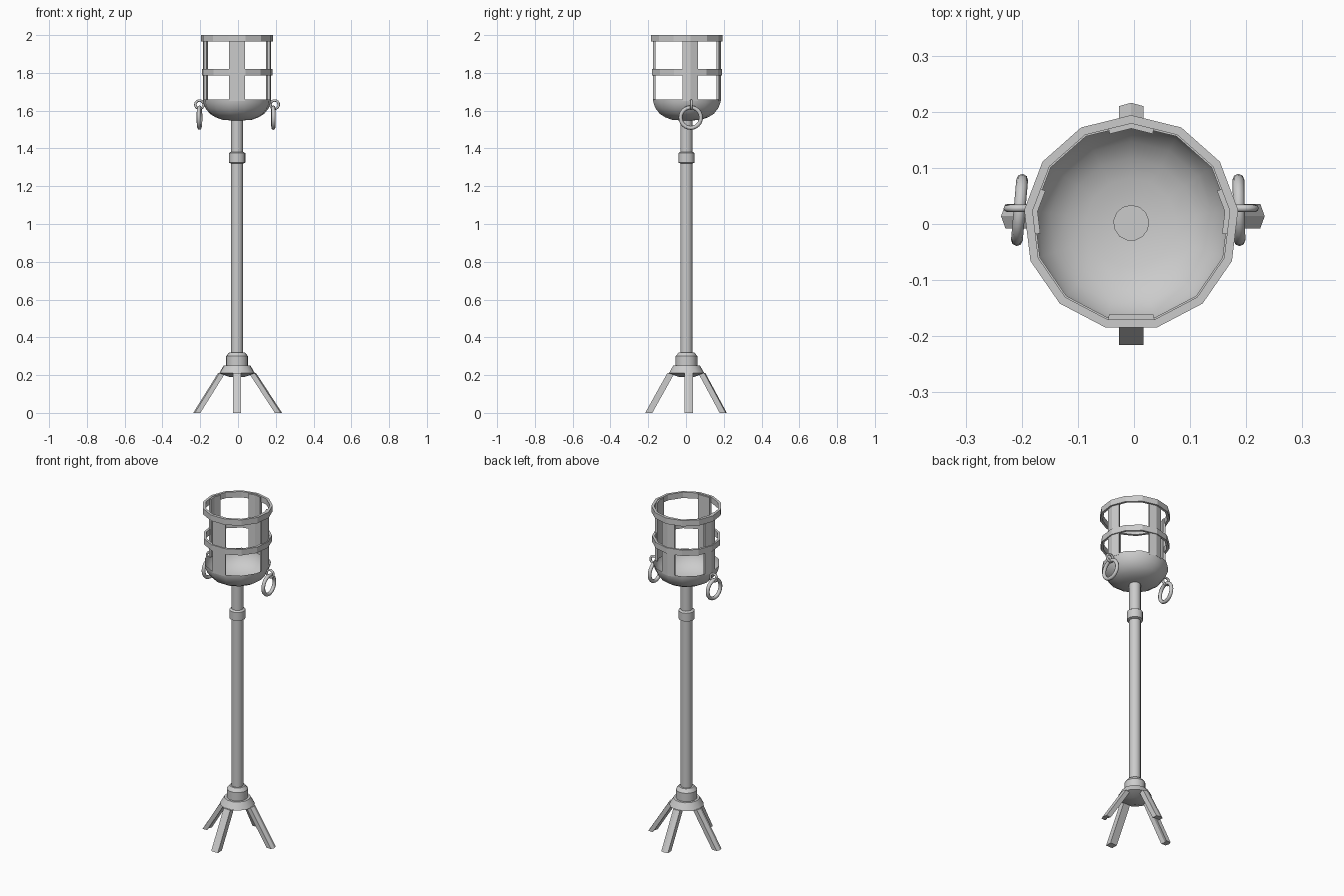
import bpy, bmesh, math
from mathutils import Vector, Matrix

if "Cube" in bpy.data.objects:
    bpy.data.objects.remove(bpy.data.objects["Cube"])

N = 13                      # all round parts are 13-sided
STEP = 2 * math.pi / N
CX, CY = -0.005, 0.002


def finish(name, verts, faces, smooth=None):
    me = bpy.data.meshes.new(name)
    me.from_pydata(verts, [], faces)
    bm = bmesh.new()
    bm.from_mesh(me)
    bmesh.ops.recalc_face_normals(bm, faces=bm.faces)
    bm.to_mesh(me)
    bm.free()
    ob = bpy.data.objects.new(name, me)
    bpy.context.collection.objects.link(ob)
    if smooth:
        bpy.ops.object.select_all(action='DESELECT')
        bpy.context.view_layer.objects.active = ob
        ob.select_set(True)
        bpy.ops.object.shade_smooth_by_angle(angle=math.radians(smooth))
    return ob


def lathe(name, profile, closed=False, caps=False, smooth=None):
    """Revolve (radius, z) points around the stand's axis, one vertex at +y."""
    m = len(profile)
    verts = [(CX + r * math.cos(math.pi / 2 + i * STEP),
              CY + r * math.sin(math.pi / 2 + i * STEP), z)
             for i in range(N) for r, z in profile]
    faces = []
    for i in range(N):
        j = (i + 1) % N
        for k in range(m if closed else m - 1):
            l = (k + 1) % m
            faces.append((i * m + k, j * m + k, j * m + l, i * m + l))
    if caps:
        faces += [[i * m for i in range(N)], [i * m + m - 1 for i in range(N)]]
    return finish(name, verts, faces, smooth)


def prism(name, low, high):
    """Solid between two matching loops of points."""
    n = len(low)
    faces = [list(range(n)), list(range(n, 2 * n))]
    faces += [(i, (i + 1) % n, n + (i + 1) % n, n + i) for i in range(n)]
    return finish(name, low + high, faces)


def ring(name, centre, major, minor, rot, seg=24, sides=8):
    verts, faces = [], []
    for i in range(seg):
        a = 2 * math.pi * i / seg
        for k in range(sides):
            b = 2 * math.pi * k / sides
            d = major + minor * math.cos(b)
            verts.append(Vector(centre) + rot @ Vector(
                (d * math.cos(a), d * math.sin(a), minor * math.sin(b))))
            i2, k2 = (i + 1) % seg, (k + 1) % sides
            faces.append((i * sides + k, i2 * sides + k, i2 * sides + k2, i * sides + k2))
    return finish(name, verts, faces, 60)


# Pole, collar and base hub
lathe("pole", [(0.032, 0.25), (0.032, 1.56)], caps=True, smooth=35)
lathe("pole_collar", [(0.032, 1.32), (0.044, 1.325), (0.044, 1.375), (0.034, 1.382)],
      caps=True, smooth=35)
lathe("base_hub", [(0.058, 0.24), (0.058, 0.30), (0.042, 0.32)], caps=True, smooth=35)
lathe("base_flare", [(0.04, 0.19), (0.095, 0.21), (0.072, 0.25)], caps=True, smooth=35)

# Fire bowl
lathe("bowl", [(0.03, 1.548), (0.08, 1.552), (0.115, 1.565), (0.145, 1.583),
               (0.168, 1.612), (0.18, 1.642), (0.182, 1.66)], smooth=60)

# Hoops
for name, ri, ro, z0, z1 in (("top_hoop", 0.177, 0.192, 1.965, 2.0),
                             ("middle_hoop", 0.174, 0.188, 1.785, 1.82)):
    lathe(name, [(ri, z0), (ro, z0), (ro, z1), (ri, z1)], closed=True)


# Upright straps, following the 13-sided outline of the basket
def outline(r, ang, z):
    off = (ang - math.pi / 2) % STEP - STEP / 2
    d = r * math.cos(STEP / 2) / math.cos(off)
    return (CX + d * math.cos(ang), CY + d * math.sin(ang), z)


for name, turn in (("back_strap", 0), ("left_strap", 3), ("front_strap", 6.5), ("right_strap", 10)):
    a = math.pi / 2 + turn * STEP
    h = STEP * 0.49
    lo, hi = [[outline(0.168, a + t, z) for t in (-h, 0, h)] +
              [outline(0.182, a + t, z) for t in (h, 0, -h)] for z in (1.65, 1.997)]
    prism(name, lo, hi)

# Splayed legs: direction, foot reach, outer bulge, sideways shift
for name, ang, reach, bulge, shift in (
        ("right_leg", 0, 0.238, 0.008, 0.012), ("back_leg", 90, 0.214, 0.006, 0),
        ("left_leg", 180, 0.232, 0.008, -0.012), ("front_leg", 270, 0.218, 0, 0)):
    rot = Matrix.Rotation(math.radians(ang), 3, 'Z')
    loops = []
    for ro, z in ((reach, 0.0), (0.100, 0.212)):
        w, ri = 0.022, ro - 0.038
        pts = [(ri, -w), (ro - bulge, -w), (ro, 0), (ro - bulge, w), (ri, w), (ri + bulge, 0)]
        loops.append([rot @ Vector((x, y + shift, z)) + Vector((CX, CY, 0)) for x, y in pts])
    prism(name, *loops)

# Hanging rings and the small eyes that hold them
for side, s, x, tilt in (("left", -1, -0.204, -5), ("right", 1, 0.187, 1)):
    ring(side + "_eye", (CX + s * 0.199, 0.028, 1.632), 0.022, 0.0065,
         Matrix.Rotation(math.pi / 2, 3, 'X'), seg=16)
    ring(side + "_ring", (x, 0.025, 1.563), 0.054, 0.0105,
         Matrix.Rotation(math.radians(tilt), 3, 'Z') @ Matrix.Rotation(math.pi / 2, 3, 'Y'))
